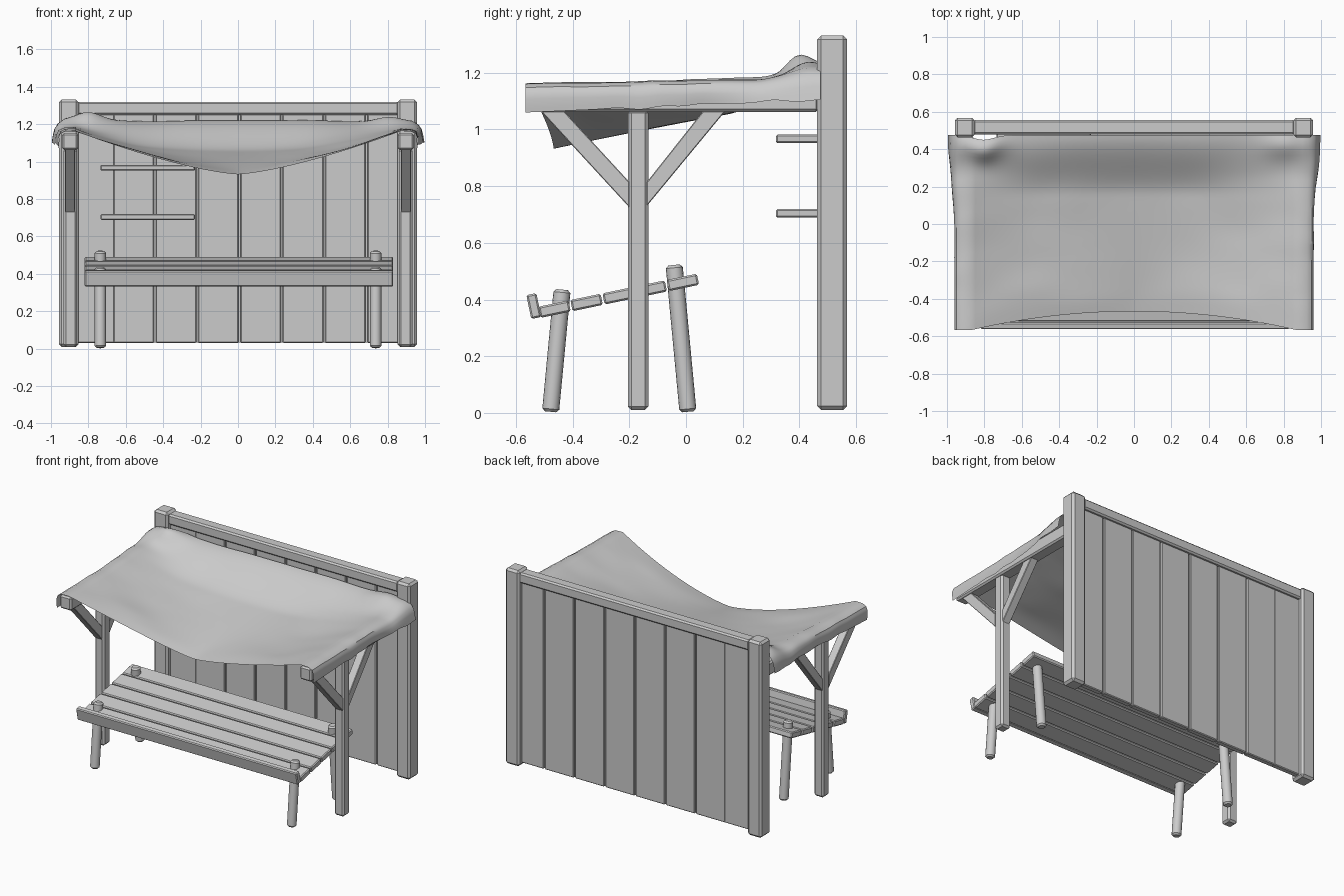
import bpy, bmesh, math
from mathutils import Vector, Matrix, noise

if "Cube" in bpy.data.objects:
    bpy.data.objects.remove(bpy.data.objects["Cube"])


def finish(name, bm, bevel=0.0):
    bmesh.ops.recalc_face_normals(bm, faces=bm.faces[:])
    if bevel:
        bmesh.ops.bevel(bm, geom=bm.edges[:], offset=bevel, segments=1, affect='EDGES')
    me = bpy.data.meshes.new(name)
    bm.to_mesh(me)
    bm.free()
    ob = bpy.data.objects.new(name, me)
    bpy.context.collection.objects.link(ob)
    return ob


def box(name, x, y, z, bevel=0.006):
    """Box from (min, max) pairs."""
    bm = bmesh.new()
    bmesh.ops.create_cube(bm, size=1)
    for v in bm.verts:
        v.co = [(r[0] + r[1]) / 2 + c * (r[1] - r[0]) for r, c in zip((x, y, z), v.co)]
    return finish(name, bm, bevel)


def tilted_board(name, center, size, angle, bevel=0.006):
    ob = box(name, *[(-s / 2, s / 2) for s in size], bevel)
    ob.data.transform(Matrix.Translation(center) @ Matrix.Rotation(angle, 4, 'X'))
    return ob


def prism(name, x0, x1, yz):
    """Outline in y-z pushed along x."""
    bm = bmesh.new()
    f = bm.faces.new([bm.verts.new((x0, y, z)) for y, z in yz])
    ext = bmesh.ops.extrude_face_region(bm, geom=[f])['geom']
    for v in ext:
        if isinstance(v, bmesh.types.BMVert):
            v.co.x = x1
    return finish(name, bm, 0.003)


def round_leg(name, a, b, r=0.03, ch=0.01):
    a, b = Vector(a), Vector(b)
    d = b - a
    L = d.length
    rot = d.to_track_quat('Z', 'Y').to_matrix().to_4x4()
    bm = bmesh.new()
    n = 16
    rings = [[bm.verts.new((q * math.cos(2 * math.pi * i / n), q * math.sin(2 * math.pi * i / n), z))
              for i in range(n)]
             for q, z in ((r - ch, 0), (r, ch), (r, L - ch), (r - ch, L))]
    for lo, hi in zip(rings, rings[1:]):
        for i in range(n):
            bm.faces.new((lo[i], lo[(i + 1) % n], hi[(i + 1) % n], hi[i]))
    bm.faces.new(rings[0][::-1])
    bm.faces.new(rings[-1])
    bm.transform(Matrix.Translation(a) @ rot)
    return finish(name, bm)


def span(s, lo, hi):
    return tuple(sorted((s * lo, s * hi)))


# Posts, side beams and braces on both sides
for s, side in ((-1, "left"), (1, "right")):
    box(f"back_post_{side}", span(s, 0.853, 0.957), (0.463, 0.568), (0.01, 1.332), 0.014)
    box(f"front_post_{side}", span(s, 0.86, 0.932), (-0.205, -0.133), (0.01, 1.07), 0.012)
    box(f"side_beam_{side}", span(s, 0.855, 0.94), (-0.563, 0.468), (1.062, 1.152), 0.01)
    prism(f"front_brace_{side}", s * 0.872, s * 0.926,
          [(-0.2, 0.725), (-0.2, 0.815), (-0.43, 1.065), (-0.513, 1.065)])
    prism(f"rear_brace_{side}", s * 0.872, s * 0.926,
          [(-0.138, 0.73), (-0.138, 0.815), (0.06, 1.065), (0.139, 1.065)])
    # Splayed round table legs
    round_leg(f"table_front_leg_{side}", (s * 0.736, -0.478, 0.004), (s * 0.736, -0.437, 0.435))
    round_leg(f"table_back_leg_{side}", (s * 0.736, 0.007, 0.004), (s * 0.736, -0.042, 0.522))

# Plank wall with top rail, and a thin core closing the plank joints
box("top_rail", (-0.86, 0.86), (0.478, 0.556), (1.25, 1.32), 0.01)
box("wall_core", (-0.87, 0.87), (0.511, 0.521), (0.032, 1.26), 0)
for i in range(8):
    x0 = max(-0.895 + i * 0.2262, -0.88)
    box(f"wall_plank_{i}", (x0 + 0.003, min(x0 + 0.22, 0.88)), (0.497, 0.535), (0.03, 1.26), 0.005)

# Wall shelves
for i, z in enumerate((0.704, 0.967)):
    box(f"shelf_{i}", (-0.735, -0.23), (0.318, 0.5), (z - 0.015, z + 0.015), 0.005)

# Sloping table top with front lip
tilt = math.atan2(27, 129)
for i in range(5):
    tilted_board(f"table_plank_{i}", (0.005, -0.464 + i * 0.1132, 0.366 + i * 0.0236),
                 (1.65, 0.109, 0.04), tilt)
tilted_board("table_lip", (0.005, -0.537, 0.377), (1.65, 0.036, 0.086), tilt)


# Cloth canopy: sagging sheet that folds down over the side beams
def smooth(a, b, t):
    t = min(max((t - a) / (b - a), 0), 1)
    return t * t * (3 - 2 * t)


def cloth_point(u, v):
    s, sg = abs(u), (1 if u > 0 else -1)
    y_nominal = -0.567 + 1.042 * v
    back = smooth(0.78, 0.97, v)
    flare = 0.04 * smooth(0.55, 1.0, v)
    z_edge = 1.163 + 0.02 * v + 0.03 * back
    z_low = 1.06 + 0.045 * v
    bump = (0.055 if u < 0 else 0.03) * math.exp(-((s - 0.74) / 0.1) ** 2 - ((v - 0.95) / 0.07) ** 2)
    wr = noise.noise(Vector((u * 4, v * 5, 1.7)))
    if s <= 0.8:
        x = s / 0.8 * 0.87
        t = x / 0.87
        # centre line rises gently, then steeply where it is tied to the wall
        z_mid = 0.932 + 0.18 * v + 0.108 * smooth(0.68, 1.0, v)
        p = 1.4 + (1.3 if u < 0 else 0.8) * smooth(0.05, 0.55, v)
        z = z_mid + (z_edge - z_mid) * t ** p
        z += bump + 0.01 * wr * smooth(0, 0.2, v) * t
        y = y_nominal + 0.1 * (1 - t * t) * (1 - v) ** 2
        if u < 0:
            y -= 0.025 * math.exp(-((s - 0.74) / 0.07) ** 2) * back
    else:
        # wrap over and down the outside of the beam
        h = z_edge - z_low
        path = [(0.87, 0), (0.925, -0.002), (0.95, -0.015), (0.96, -0.04), (0.96, -h * 0.7), (0.957, -h)]
        k = (s - 0.8) / 0.2 * (len(path) - 1)
        i = min(int(k), len(path) - 2)
        f = k - i
        x = path[i][0] * (1 - f) + path[i + 1][0] * f
        z = z_edge + path[i][1] * (1 - f) + path[i + 1][1] * f + bump
        w = (s - 0.8) / 0.2
        z += 0.01 * wr * smooth(0, 0.2, v) * (1 - w)
        x += flare * w + 0.008 * wr * w * smooth(0.1, 0.5, v)
        z += 0.012 * noise.noise(Vector((sg * 3, v * 9, 4))) * w * smooth(0.1, 0.4, v)
        y = y_nominal
    return sg * x, y, z


NU, NV = 100, 48
bm = bmesh.new()
grid = [[bm.verts.new(cloth_point(-1 + 2 * i / NU, j / NV)) for i in range(NU + 1)] for j in range(NV + 1)]
for j in range(NV):
    for i in range(NU):
        bm.faces.new((grid[j][i], grid[j][i + 1], grid[j + 1][i + 1], grid[j + 1][i]))
cloth = finish("cloth_canopy", bm)

# Smooth shading on round and cloth parts
bpy.ops.object.select_all(action='DESELECT')
for ob in bpy.context.collection.objects:
    if "leg" in ob.name or "cloth" in ob.name:
        ob.select_set(True)
bpy.context.view_layer.objects.active = cloth
bpy.ops.object.shade_smooth_by_angle(angle=math.radians(40))
